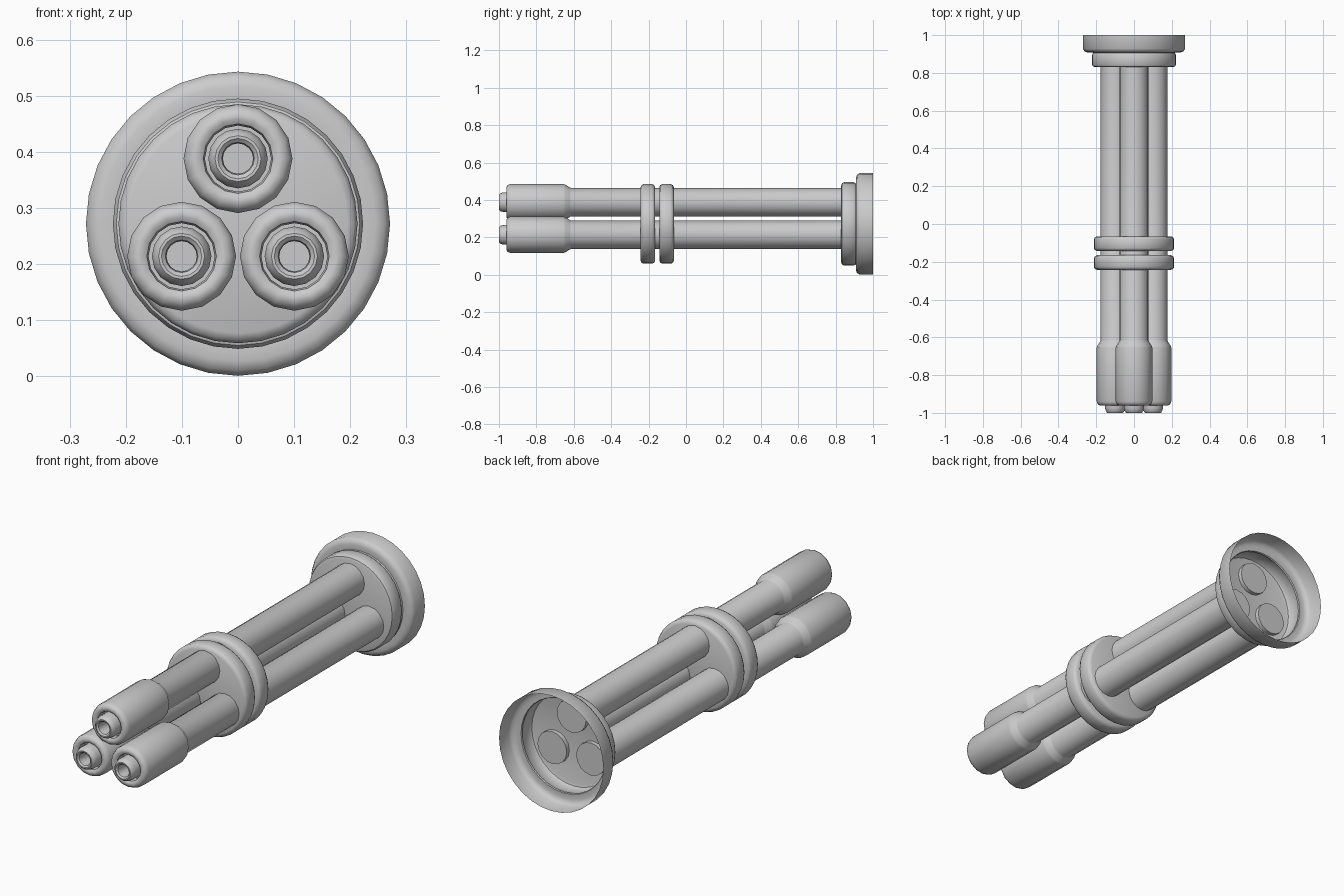
import bpy
import math

if "Cube" in bpy.data.objects:
    bpy.data.objects.remove(bpy.data.objects["Cube"])

AXIS_Z = 0.272


def lathe(name, profile, sides, x=0.0, z=AXIS_Z, smooth=40):
    """Spin (y, radius) points about a line parallel to y; radius 0 closes an end."""
    verts, rings, faces = [], [], []
    for y, r in profile:
        n = 1 if r == 0 else sides
        rings.append(list(range(len(verts), len(verts) + n)))
        for i in range(n):
            a = 2 * math.pi * i / sides
            verts.append((x + r * math.sin(a), y, z + r * math.cos(a)))
    for a, b in zip(rings, rings[1:]):
        for i in range(sides):
            j = (i + 1) % sides
            quad = [a[i % len(a)], a[j % len(a)], b[j % len(b)], b[i % len(b)]]
            faces.append(list(dict.fromkeys(quad)))
    mesh = bpy.data.meshes.new(name)
    mesh.from_pydata(verts, [], faces)
    obj = bpy.data.objects.new(name, mesh)
    bpy.context.collection.objects.link(obj)
    bpy.ops.object.select_all(action='DESELECT')
    obj.select_set(True)
    bpy.context.view_layer.objects.active = obj
    bpy.ops.object.shade_smooth_by_angle(angle=math.radians(smooth))
    return obj


# Stepped rear cup, a thin shell open at the back
lathe("rear_cup", [(0.83, 0), (0.83, 0.205), (0.834, 0.217), (0.845, 0.223),
                   (0.895, 0.223), (0.905, 0.217), (0.91, 0.22), (0.908, 0.245),
                   (0.914, 0.262), (0.928, 0.271), (1.0, 0.271)], 32)

# Two rounded clamp discs around the barrels
for k, y in enumerate((-0.243, -0.143)):
    lathe(f"clamp_disc_{k + 1}",
          [(y, 0), (y, 0.195), (y + 0.005, 0.207), (y + 0.016, 0.213),
           (y + 0.062, 0.213), (y + 0.073, 0.207), (y + 0.078, 0.195),
           (y + 0.078, 0)], 32)

# Three barrels, each with a thick muzzle sleeve and a hollow nozzle
for k in range(3):
    a = 2 * math.pi * k / 3
    x, z = 0.116 * math.sin(a), AXIS_Z + 0.116 * math.cos(a)
    lathe(f"barrel_{k + 1}", [
        (0.85, 0), (0.85, 0.076), (-0.615, 0.076), (-0.622, 0.079),
        (-0.645, 0.094), (-0.655, 0.097), (-0.94, 0.097), (-0.955, 0.091),
        (-0.961, 0.08), (-0.961, 0.071), (-0.955, 0.062), (-0.94, 0.059),
        (-0.925, 0.059), (-0.925, 0.054)], 16, x, z)
    lathe(f"nozzle_{k + 1}", [
        (-0.925, 0.06), (-0.925, 0.053), (-0.975, 0.053), (-0.992, 0.048),
        (-1.0, 0.041), (-1.0, 0.036), (-0.994, 0.029), (-0.98, 0.027),
        (-0.93, 0.027), (-0.93, 0)], 16, x, z)
